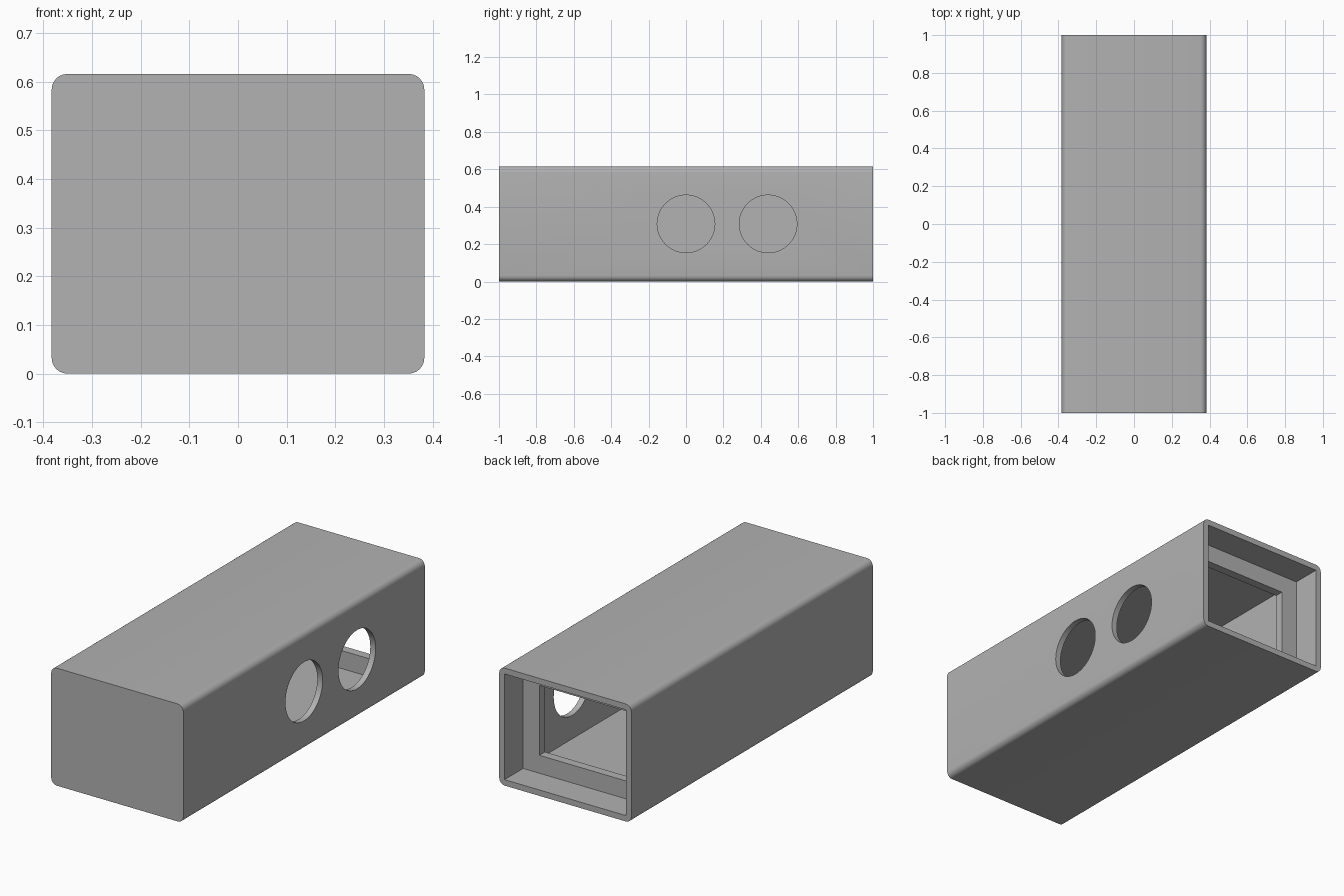
import bpy, bmesh, math
from mathutils import Matrix

if "Cube" in bpy.data.objects:
    bpy.data.objects.remove(bpy.data.objects["Cube"], do_unlink=True)

W, L, H = 0.766, 2.0, 0.616      # outer size
WALL = 0.031                     # shell thickness
LIP = 0.094                      # width of the inner frame
LIP_BACK, LIP_FRONT = 0.846, 0.80
HOLE_R = 0.154

grey = bpy.data.materials.new("plain grey")
grey.use_nodes = True
colour = (0.445, 0.445, 0.445, 1)
grey.diffuse_color = colour
grey.node_tree.nodes["Principled BSDF"].inputs["Base Color"].default_value = colour


def finish(bm, name):
    mesh = bpy.data.meshes.new(name)
    bm.to_mesh(mesh)
    bm.free()
    mesh.materials.append(grey)
    obj = bpy.data.objects.new(name, mesh)
    bpy.context.collection.objects.link(obj)
    return obj


def box(name, margin, y0, y1, radius=0):
    """Box inset by margin from the outer section, running from y0 to y1."""
    bm = bmesh.new()
    size = (W - 2 * margin, y1 - y0, H - 2 * margin, 1)
    place = Matrix.Translation((0, (y0 + y1) / 2, H / 2)) @ Matrix.Diagonal(size)
    bmesh.ops.create_cube(bm, size=1, matrix=place)
    if radius:
        long_edges = [e for e in bm.edges
                      if abs(e.verts[0].co.y - e.verts[1].co.y) > 0.5 * (y1 - y0)]
        bmesh.ops.bevel(bm, geom=long_edges, offset=radius, segments=6,
                        profile=0.5, affect='EDGES')
    return finish(bm, name)


def side_hole(name, y):
    bm = bmesh.new()
    place = Matrix.Translation((W / 2, y, H / 2)) @ Matrix.Rotation(math.pi / 2, 4, 'Y')
    bmesh.ops.create_cone(bm, cap_ends=True, segments=64, radius1=HOLE_R,
                          radius2=HOLE_R, depth=0.2, matrix=place)
    return finish(bm, name)


# Outer shell with rounded long edges
housing = box("housing", 0, -L / 2, L / 2, radius=0.032)

# Main cavity, framed opening, rear recess and the two round side holes
cutters = [
    box("cavity_cutter", WALL, -L / 2 + WALL, LIP_FRONT),
    box("frame_cutter", WALL + LIP, 0.7, 0.9),
    box("recess_cutter", WALL, LIP_BACK, 1.1),
    side_hole("middle_hole_cutter", 0),
    side_hole("rear_hole_cutter", 0.439),
]
bpy.context.view_layer.objects.active = housing
for cutter in cutters:
    cutter.hide_render = True
    mod = housing.modifiers.new("cut", 'BOOLEAN')
    mod.operation = 'DIFFERENCE'
    mod.solver = 'EXACT'
    mod.object = cutter
    bpy.ops.object.modifier_apply(modifier=mod.name)
    bpy.data.objects.remove(cutter, do_unlink=True)

# Smooth the rounded edges and hole rims, keep the rest sharp
bpy.ops.object.select_all(action='DESELECT')
housing.select_set(True)
bpy.ops.object.shade_smooth_by_angle(angle=math.radians(30))
